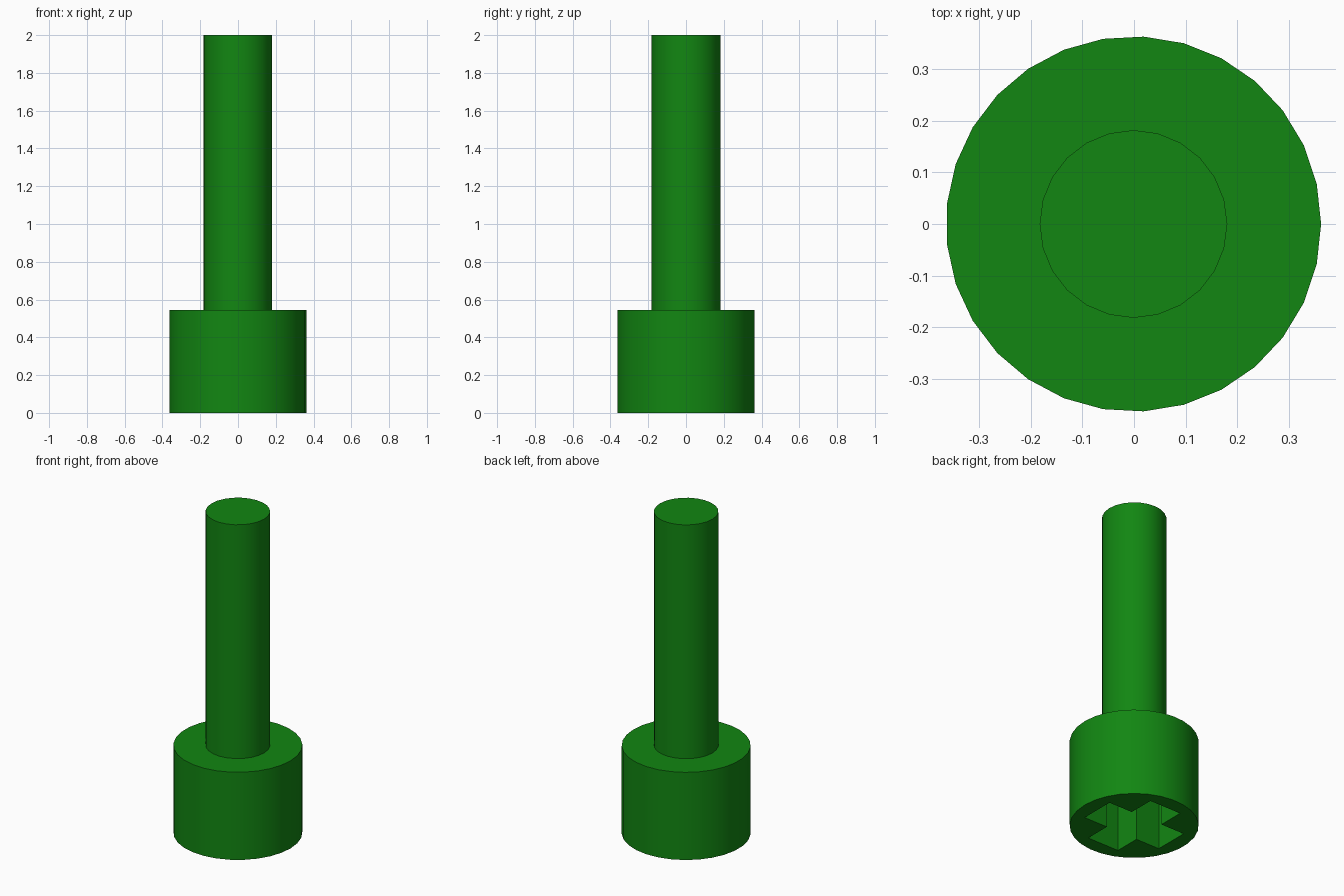
import bpy
import bmesh
import math

cube = bpy.data.objects.get("Cube")
if cube:
    bpy.data.objects.remove(cube, do_unlink=True)

UNIT = 2 / 11          # shaft radius
CENTRE_X = -0.001

green = bpy.data.materials.new("green")
green.use_nodes = True
colour = (0.006, 0.24, 0.006, 1)
green.diffuse_color = colour
green.node_tree.nodes["Principled BSDF"].inputs["Base Color"].default_value = colour


def ring(radius, sides):
    """Regular outline with its first corner on +x."""
    return [(radius * math.cos(2 * math.pi * i / sides),
             radius * math.sin(2 * math.pi * i / sides)) for i in range(sides)]


def prism(name, outline, z0, z1):
    """Extrude a flat outline from z0 up to z1."""
    bm = bmesh.new()
    base = bm.faces.new([bm.verts.new((x, y, z0)) for x, y in outline])
    top = bmesh.ops.extrude_face_region(bm, geom=[base], use_keep_orig=True)["geom"]
    bmesh.ops.translate(bm, vec=(0, 0, z1 - z0),
                        verts=[v for v in top if isinstance(v, bmesh.types.BMVert)])
    bmesh.ops.recalc_face_normals(bm, faces=bm.faces)
    mesh = bpy.data.meshes.new(name)
    bm.to_mesh(mesh)
    bm.free()
    mesh.materials.append(green)
    obj = bpy.data.objects.new(name, mesh)
    obj.location.x = CENTRE_X
    bpy.context.collection.objects.link(obj)
    return obj


def activate(obj):
    bpy.ops.object.select_all(action="DESELECT")
    obj.select_set(True)
    bpy.context.view_layer.objects.active = obj


# Wide head at the bottom and slim shaft, sunk slightly into the head
head = prism("head", ring(2 * UNIT, 29), 0, 3 * UNIT)
shaft = prism("shaft", ring(UNIT, 24), 2.8 * UNIT, 2)

# Cross-shaped drive socket: one arm outline repeated by quarter turns
reach, half = 1.5 * UNIT, 0.6 * UNIT
cross = []
for cos, sin in ((1, 0), (0, 1), (-1, 0), (0, -1)):
    for x, y in ((reach, -half), (reach, half), (half, half)):
        cross.append((x * cos - y * sin, x * sin + y * cos))
cutter = prism("socket_cutter", cross, -0.1, 2 * UNIT)
cutter.hide_render = True

cut = head.modifiers.new("socket", "BOOLEAN")
cut.operation = "DIFFERENCE"
cut.solver = "EXACT"
cut.object = cutter
activate(head)
bpy.ops.object.modifier_apply(modifier=cut.name)
bpy.data.objects.remove(cutter, do_unlink=True)

# Round sides smooth, rims and socket corners sharp
for part in (head, shaft):
    activate(part)
    bpy.ops.object.shade_smooth_by_angle(angle=math.radians(30))
